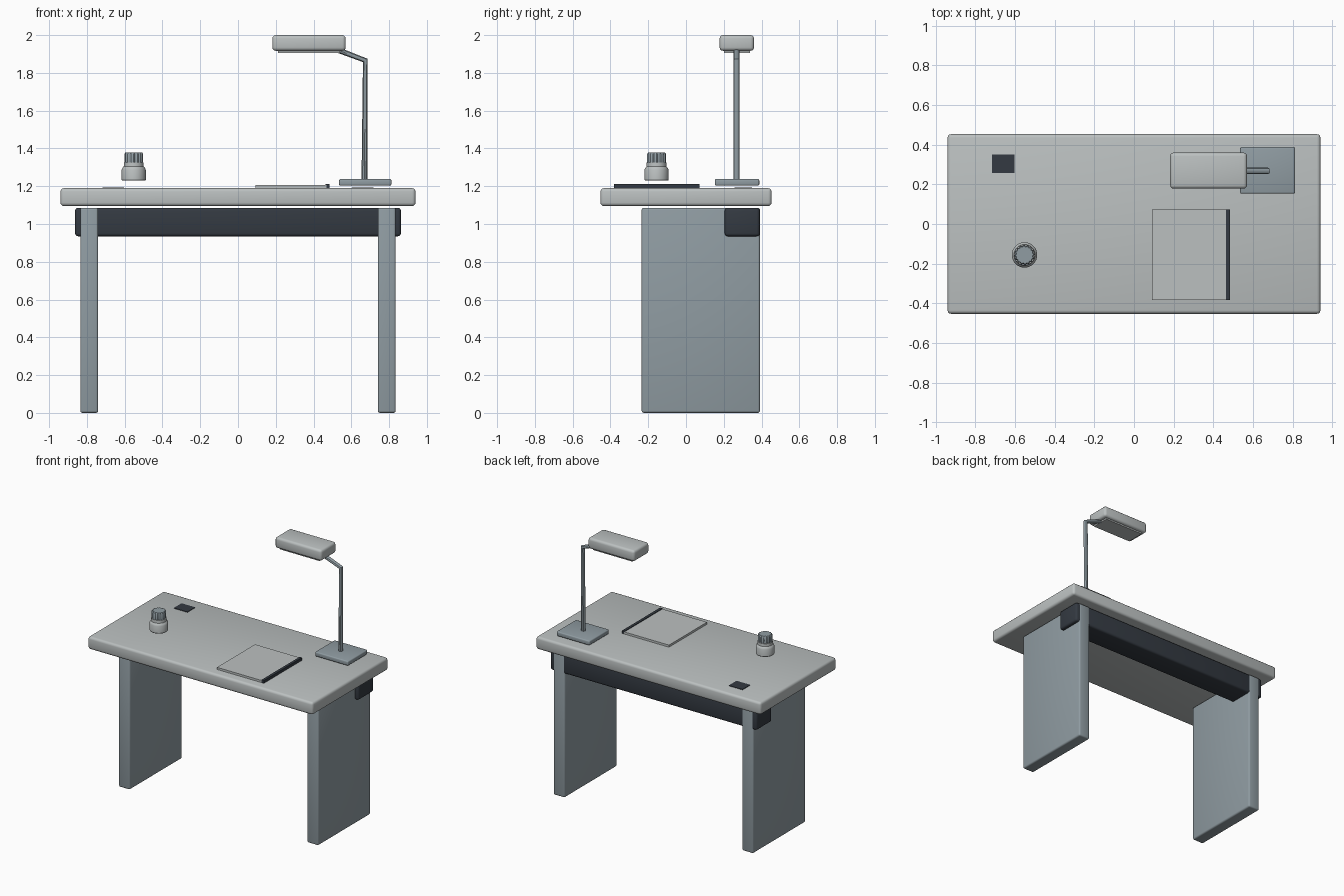
import bpy, bmesh, math
from mathutils import Vector

if "Cube" in bpy.data.objects:
    bpy.data.objects.remove(bpy.data.objects["Cube"])

def mat(name, rgb):
    m = bpy.data.materials.new(name)
    m.diffuse_color = (*rgb, 1)
    m.use_nodes = True
    m.node_tree.nodes["Principled BSDF"].inputs["Base Color"].default_value = m.diffuse_color
    return m

LIGHT = mat("light grey", (0.50, 0.53, 0.53))
STEEL = mat("blue grey", (0.28, 0.335, 0.365))
DARK = mat("charcoal", (0.034, 0.042, 0.054))

def finish(name, bm, material):
    bmesh.ops.recalc_face_normals(bm, faces=bm.faces)
    me = bpy.data.meshes.new(name)
    bm.to_mesh(me)
    bm.free()
    ob = bpy.data.objects.new(name, me)
    bpy.context.collection.objects.link(ob)
    me.materials.append(material)
    return ob

def smooth(ob):
    bpy.ops.object.select_all(action='DESELECT')
    ob.select_set(True)
    bpy.context.view_layer.objects.active = ob
    bpy.ops.object.shade_smooth_by_angle(angle=math.radians(35))

def box(name, lo, hi, material, bevel=0):
    lo, hi = Vector(lo), Vector(hi)
    bm = bmesh.new()
    bmesh.ops.create_cube(bm, size=1)
    for v in bm.verts:
        v.co = (lo + hi) / 2 + v.co * (hi - lo)
    if bevel:
        bmesh.ops.bevel(bm, geom=bm.edges[:], offset=bevel, segments=3,
                        profile=0.5, affect='EDGES')
    ob = finish(name, bm, material)
    if bevel:
        smooth(ob)
    return ob

def lathe(name, centre, profile, material, sides, rib=0):
    # stacked rings; rib pulls pairs of vertices inward for a knurled rim
    bm = bmesh.new()
    rings = []
    for r, z in profile:
        ring = []
        for i in range(sides):
            a = 2 * math.pi * i / sides
            rr = r - (rib if i % 4 > 1 else 0)
            ring.append(bm.verts.new((centre[0] + rr * math.cos(a),
                                      centre[1] + rr * math.sin(a), z)))
        rings.append(ring)
    for a, b in zip(rings, rings[1:]):
        for i in range(sides):
            j = (i + 1) % sides
            bm.faces.new((a[i], a[j], b[j], b[i]))
    bm.faces.new(rings[0])
    bm.faces.new(rings[-1])
    ob = finish(name, bm, material)
    smooth(ob)
    return ob

# desk: top, two slab legs, rear beam
box("tabletop", (-0.94, -0.453, 1.095), (0.94, 0.453, 1.19), LIGHT, 0.018)
for side, s in (("left", -1), ("right", 1)):
    xs = sorted((s * 0.74, s * 0.835))
    box(side + "_leg", (xs[0], -0.235, 0), (xs[1], 0.392, 1.086), STEEL, 0.012)
    # cable hole covers
    xs = sorted((s * 0.603, s * 0.717))
    box(side + "_cable_cover", (xs[0], 0.258, 1.186), (xs[1], 0.35, 1.194), DARK)
box("rear_beam", (-0.863, 0.205, 0.935), (0.863, 0.39, 1.086), DARK, 0.016)

# notebook with dark spine
box("notebook", (0.092, -0.382, 1.19), (0.468, 0.072, 1.206), LIGHT)
box("notebook_spine", (0.464, -0.382, 1.19), (0.484, 0.072, 1.211), DARK)

# lidded jar
jar = (-0.552, -0.156)
lathe("jar_body", jar, [(0.061, 1.23), (0.064, 1.234), (0.064, 1.286), (0.060, 1.296),
                        (0.053, 1.304), (0.052, 1.325)], LIGHT, 32)
lathe("jar_lid", jar, [(0.050, 1.318), (0.050, 1.370), (0.045, 1.378)], STEEL, 64, 0.004)

# desk lamp
box("lamp_base", (0.535, 0.153, 1.203), (0.812, 0.388, 1.238), STEEL, 0.008)
box("lamp_head", (0.182, 0.178, 1.917), (0.570, 0.36, 2.0), LIGHT, 0.018)
box("lamp_diffuser", (0.212, 0.200, 1.906), (0.54, 0.338, 1.92), LIGHT)
cu = bpy.data.curves.new("lamp_arm", 'CURVE')
cu.dimensions = '3D'
cu.bevel_depth = 0.016
cu.bevel_resolution = 3
cu.use_fill_caps = True
sp = cu.splines.new('POLY')
path = [(0.669, 0.268, 1.225), (0.674, 0.268, 1.866), (0.50, 0.268, 1.932)]
sp.points.add(len(path) - 1)
for p, co in zip(sp.points, path):
    p.co = (*co, 1)
arm = bpy.data.objects.new("lamp_arm", cu)
bpy.context.collection.objects.link(arm)
cu.materials.append(STEEL)
bpy.ops.object.select_all(action='DESELECT')
arm.select_set(True)
bpy.context.view_layer.objects.active = arm
bpy.ops.object.convert(target='MESH')
smooth(bpy.context.view_layer.objects.active)
